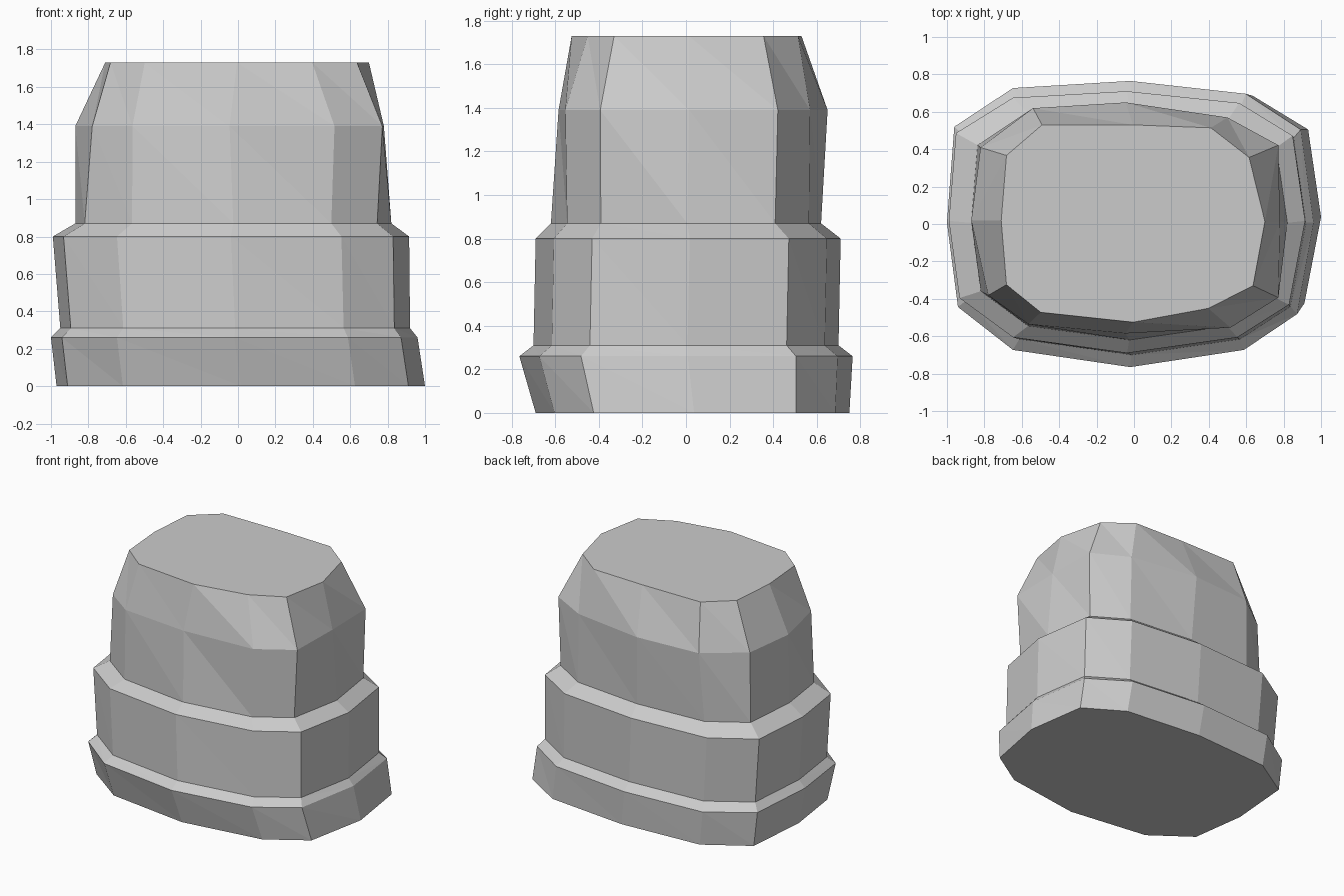
import bpy, bmesh

if "Cube" in bpy.data.objects:
    bpy.data.objects.remove(bpy.data.objects["Cube"])

# Irregular 12-sided outlines in -1..1, counter-clockwise from the front
BASE = [(0, -1), (.62, -.88), (.91, -.63), (1, .01), (.93, .66), (.63, .91),
        (0, 1), (-.64, .95), (-.96, .68), (-1, .01), (-.94, -.58), (-.64, -.88)]
SHOULDER = [(0, -1), (.68, -.95), (.99, -.69), (1, -.03), (.99, .63), (.66, .87),
            (0, 1), (-.60, .95), (-.94, .61), (-1, -.02), (-.89, -.67), (-.63, -.92)]
CROWN = [(0, -1), (.57, -.86), (.91, -.63), (1, .02), (.88, .67), (.59, .97),
         (0, 1), (-.69, 1), (-.96, .69), (-1, .03), (-.96, -.62), (-.70, -.90)]

# Levels: outline, z, x min, x max, y min, y max
LEVELS = [
    (BASE, 0.00, -.97, 1.00, -.69, .75),
    (BASE, 0.26, -1.0, 0.96, -.765, .765),
    (BASE, 0.31, -.95, 0.92, -.70, .70),
    (BASE, 0.80, -.99, 0.915, -.69, .71),
    (BASE, 0.87, -.87, 0.82, -.62, .62),
    (SHOULDER, 1.39, -.87, 0.78, -.585, .65),
    (CROWN, 1.73, -.71, 0.70, -.525, .53),
]

stone = bpy.data.materials.new("grey stone")
stone.diffuse_color = (0.6, 0.6, 0.6, 1)
stone.use_nodes = True
stone.node_tree.nodes["Principled BSDF"].inputs["Base Color"].default_value = stone.diffuse_color

# Stepped pillar: loft of the levels, faceted with slanted triangles
bm = bmesh.new()
rings = []
for outline, z, x0, x1, y0, y1 in LEVELS:
    cx, cy, hx, hy = (x0 + x1) / 2, (y0 + y1) / 2, (x1 - x0) / 2, (y1 - y0) / 2
    rings.append([bm.verts.new((cx + u * hx, cy + v * hy, z)) for u, v in outline])
for a, b in zip(rings, rings[1:]):
    for i in range(12):
        j = (i + 1) % 12
        bm.faces.new((a[i], a[j], b[i]))
        bm.faces.new((a[j], b[j], b[i]))
bm.faces.new(rings[0][::-1])
bm.faces.new(rings[-1])

mesh = bpy.data.meshes.new("stepped_pillar")
bm.to_mesh(mesh)
bm.free()
mesh.materials.append(stone)
bpy.context.collection.objects.link(bpy.data.objects.new("stepped_pillar", mesh))
